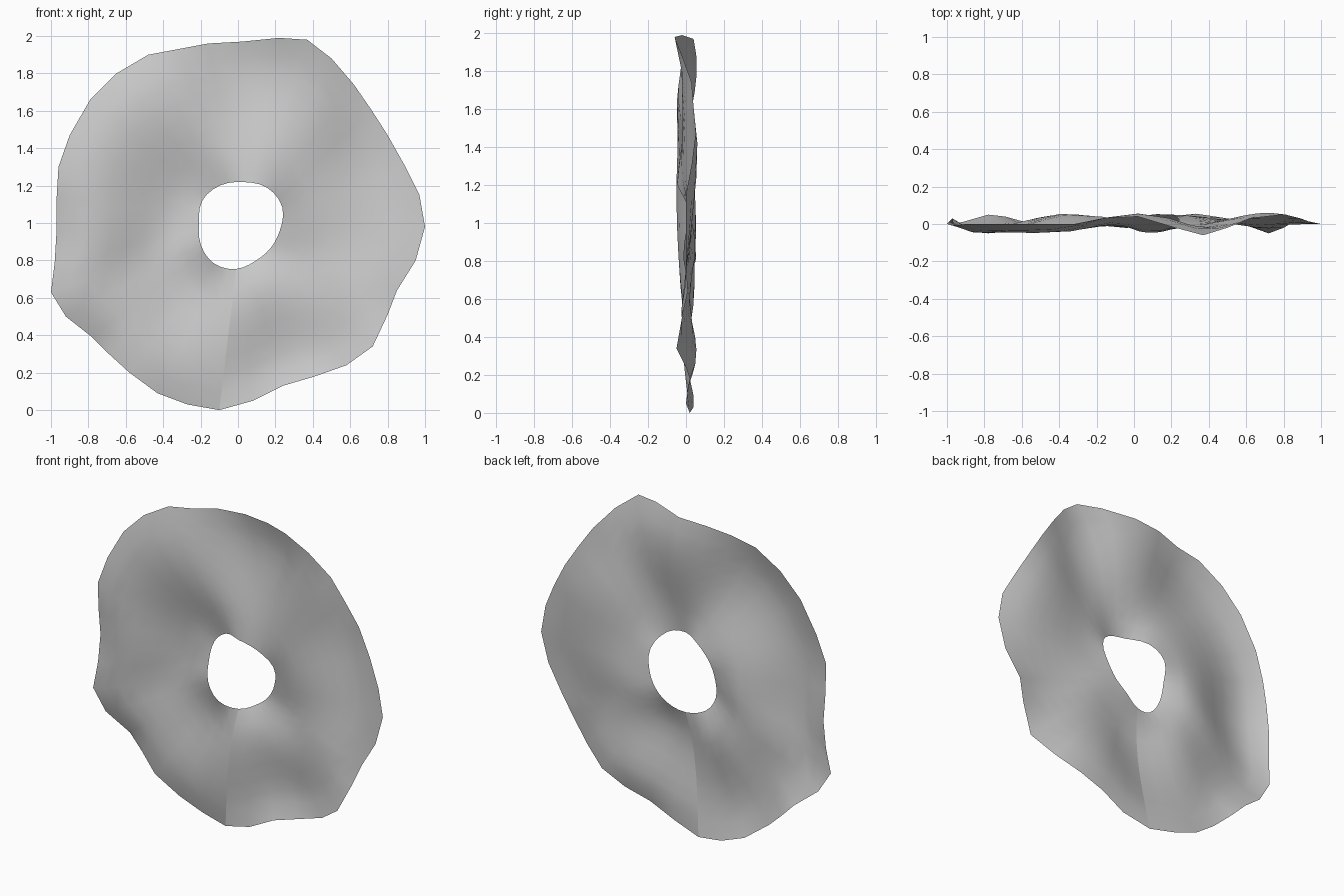
import bpy
import bmesh
from math import sin, cos, radians
from mathutils import Vector

starter = bpy.data.objects.get("Cube")
if starter:
    bpy.data.objects.remove(starter, do_unlink=True)

COLUMNS = 36
ROWS = 8
UNIT = 0.01          # the lists below are in hundredths
START_ANGLE = -95    # the open seam runs down from the hole

# Outer outline (x, z), anticlockwise from the seam
outline = [
    (-10, 0), (8, 5), (24, 13), (41, 18), (58, 24), (72, 34),
    (80, 51), (85, 64), (95, 80), (100, 98), (97, 115), (89, 131),
    (80, 147), (71, 161), (62, 174), (50, 188), (37, 198), (22, 199),
    (2, 197), (-16, 196), (-32, 193), (-48, 190), (-65, 180), (-79, 166),
    (-90, 147), (-96, 130), (-97, 113), (-97, 96), (-98, 79), (-100, 63),
    (-92, 50), (-78, 39), (-69, 30), (-58, 20), (-43, 9), (-27, 3),
]

# Ripple of the outer edge, one value per outline point
edge_wave = [
    2, 0, 1, 2, 0, -5, -2, 1, 0, 0, 0, 3,
    5, 4, 3, -2, -6, -2, 4, 3, 0, 0, 0, 0,
    0, -1, 1, 3, 2, 0, 1, 5, 4, 1, 4, 4,
]

# Hole radius and ripples further in, one value for every third column
hole_radius = [22.6, 20, 20, 21.5, 25, 25.5, 24, 24.5, 24.5, 22, 23, 24]
hole_wave = [2, 5, 5, 4, 1, -4, -4, 2, 4, 1, -1, -1]
inner_wave = [-2, 1, 3, 2, 1, -2, 0, -1, 2, 4, 4, 4]
outer_wave = [-1, 5, -1, 3, 5, -2, 5, -4, -4, -4, -1, 1]


def around(knots, column):
    """Smooth closed interpolation of knots spaced evenly round the sheet."""
    position = column * len(knots) / COLUMNS
    index = int(position)
    f = position - index
    a, b, c, d = (knots[(index + k) % len(knots)] for k in (-1, 0, 1, 2))
    bend = 2 * a - 5 * b + 4 * c - d
    twist = 3 * (b - c) + d - a
    return b + f / 2 * (c - a + f * (bend + f * twist))


def across(values, t):
    """Cubic through four evenly spaced values from hole to outer edge."""
    total = 0
    for i, value in enumerate(values):
        weight = 1
        for j in range(len(values)):
            if j != i:
                weight *= (3 * t - j) / (i - j)
        total += value * weight
    return total


def make_material(name, value):
    material = bpy.data.materials.new(name)
    material.use_nodes = True
    colour = (value, value, value, 1)
    material.diffuse_color = colour
    shader = material.node_tree.nodes["Principled BSDF"]
    shader.inputs["Base Color"].default_value = colour
    return material


# Rippled sheet: columns run from hole to edge, left unjoined at the seam
bm = bmesh.new()
grid = []
for step in range(COLUMNS + 1):
    column = step % COLUMNS
    angle = radians(START_ANGLE + column * 360 / COLUMNS)
    radius = around(hole_radius, column)
    hole = Vector((1 + radius * cos(angle), 98 + radius * sin(angle)))
    rim = Vector(outline[column])
    waves = [around(knots, column) for knots in (hole_wave, inner_wave, outer_wave)]
    waves.append(edge_wave[column])
    line = []
    for row in range(ROWS + 1):
        t = row / ROWS
        x, z = hole.lerp(rim, t)
        line.append(bm.verts.new(Vector((x, across(waves, t), z)) * UNIT))
    grid.append(line)

for left, right in zip(grid, grid[1:]):
    for row in range(ROWS):
        face = bm.faces.new((left[row], left[row + 1], right[row + 1], right[row]))
        face.smooth = True

mesh = bpy.data.meshes.new("rippled_sheet")
bm.to_mesh(mesh)
bm.free()
mesh.materials.append(make_material("light grey", 0.6))
sheet = bpy.data.objects.new("rippled_sheet", mesh)
bpy.context.collection.objects.link(sheet)
